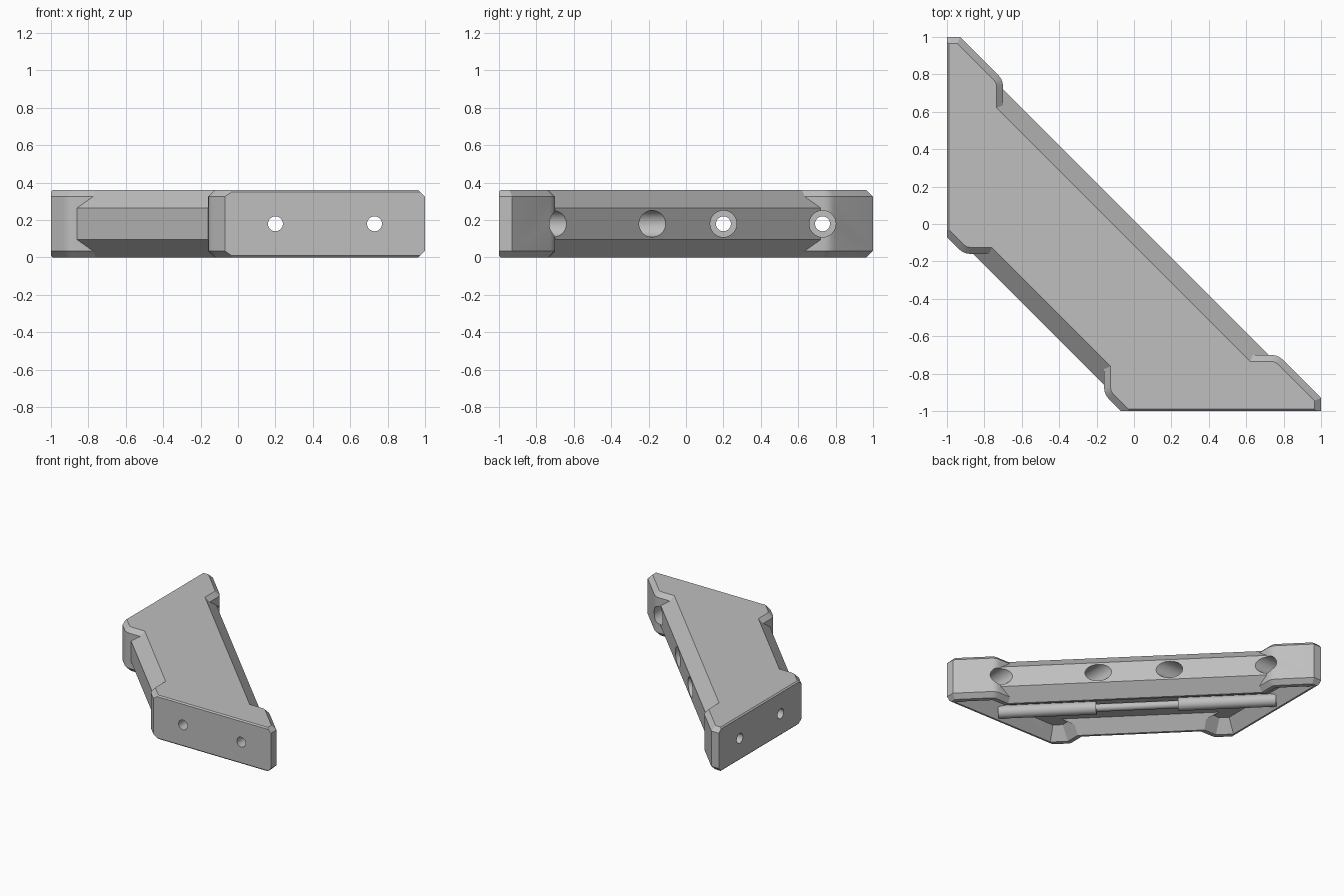
import bpy, bmesh, math
from mathutils import Vector, Matrix

if "Cube" in bpy.data.objects:
    bpy.data.objects.remove(bpy.data.objects["Cube"])

grey = bpy.data.materials.new("plain_grey")
grey.use_nodes = True
grey.diffuse_color = (0.52, 0.52, 0.52, 1)
grey.node_tree.nodes["Principled BSDF"].inputs["Base Color"].default_value = grey.diffuse_color


def finish(bm, name):
    bmesh.ops.recalc_face_normals(bm, faces=bm.faces)
    mesh = bpy.data.meshes.new(name)
    bm.to_mesh(mesh)
    bm.free()
    mesh.materials.append(grey)
    obj = bpy.data.objects.new(name, mesh)
    bpy.context.collection.objects.link(obj)
    return obj


def inset(poly, dists):
    """Move each edge of a counter-clockwise outline inward by its own distance."""
    lines = []
    for i, p in enumerate(poly):
        a, b = Vector(p), Vector(poly[(i + 1) % len(poly)])
        d = (b - a).normalized()
        lines.append((a + Vector((-d.y, d.x)) * dists[i], d))
    out = []
    for i, (q, e) in enumerate(lines):
        p, d = lines[i - 1]
        out.append(p + d * ((q - p).cross(e) / d.cross(e)))
    return out


def rounded(poly, corners, reach=0.035, steps=3):
    """Replace the chosen corners of an outline by small arcs."""
    out = []
    for i, p in enumerate(poly):
        p = Vector(p)
        if i not in corners:
            out.append(p)
            continue
        a = p + (Vector(poly[i - 1]) - p).normalized() * reach
        b = p + (Vector(poly[(i + 1) % len(poly)]) - p).normalized() * reach
        for k in range(steps + 1):
            t = k / steps
            out.append(a * (1 - t) ** 2 + p * 2 * t * (1 - t) + b * t ** 2)
    return out


def loft(name, poly, layers, ends, swap=False):
    """Stack inset outlines; edges listed in 'ends' use the second inset."""
    bm = bmesh.new()
    rings = []
    for z, amount, end_amount in layers:
        dists = [end_amount if i in ends else amount for i in range(len(poly))]
        pts = inset(poly, dists)
        rings.append([bm.verts.new((p.y, p.x, z) if swap else (p.x, p.y, z)) for p in pts])
    n = len(poly)
    for low, high in zip(rings, rings[1:]):
        for i in range(n):
            j = (i + 1) % n
            bm.faces.new((low[i], low[j], high[j], high[i]))
    bm.faces.new(rings[0])
    bm.faces.new(rings[-1])
    return finish(bm, name)


def cylinder(name, start, end, radius):
    start, end = Vector(start), Vector(end)
    axis = end - start
    turn = axis.to_track_quat("Z", "Y").to_matrix().to_4x4()
    bm = bmesh.new()
    bmesh.ops.create_cone(bm, cap_ends=True, segments=32, radius1=radius, radius2=radius,
                          depth=axis.length, matrix=Matrix.Translation((start + end) / 2) @ turn)
    return finish(bm, name)


H = 0.36
strip = [(-0.12, -0.9), (0.92, -0.9), (-0.9, 0.92), (-0.9, -0.12)]
pad = [(-0.07, -1), (1, -1), (1, -0.93), (0.77, -0.7), (0.4, -0.7), (-0.16, -0.6), (-0.16, -0.91)]
pocket = pad[:1] + [(1.07, -1)] + pad[3:]

# Diagonal brace with wide bevels
body = loft("brace_body", strip,
            [(0, 0.095, 0), (0.095, 0, 0), (H - 0.095, 0, 0), (H, 0.095, 0)], (0, 2))

# Mounting pads at both ends, mirrored across the diagonal
pad_layers = [(0, 0.035, 0.01), (0.01, 0.025, 0), (0.035, 0, 0),
              (H - 0.035, 0, 0), (H - 0.01, 0.025, 0), (H, 0.035, 0.01)]
joins = [loft("pad", rounded(pad, (3, 6)), pad_layers, (0,), swap) for swap in (False, True)]

# Shallow pocket with sloping walls in the underside
cuts = [loft("strip_pocket", strip, [(-0.05, 0.115, 0), (0, 0.115, 0), (0.1, 0.2, 0)], (0, 2))]
for swap in (False, True):
    cuts.append(loft("pad_pocket", pocket,
                     [(-0.05, 0.07, 0.025), (0, 0.07, 0.025), (0.1, 0.15, 0.1)], (0,), swap))

# Screw holes, with wide access holes through the long side
for across in (0.2, 0.73):
    for swap in (False, True):
        for start, stop, radius in ((-1.1, -0.5, 0.04), (-0.88, 0.2, 0.071)):
            a, b = (across, start), (across, stop)
            if swap:
                a, b = a[::-1], b[::-1]
            cuts.append(cylinder("screw_hole", (*a, H / 2), (*b, H / 2), radius))

for operation, tools in (("UNION", joins), ("DIFFERENCE", cuts)):
    for tool in tools:
        tool.hide_render = True
        mod = body.modifiers.new("join_or_cut", "BOOLEAN")
        mod.operation = operation
        mod.solver = "EXACT"
        mod.object = tool

# Bake the joined shell and drop the helpers
bpy.context.view_layer.update()
graph = bpy.context.evaluated_depsgraph_get()
baked = bpy.data.meshes.new_from_object(body.evaluated_get(graph))
body.modifiers.clear()
body.data = baked
for tool in joins + cuts:
    bpy.data.objects.remove(tool)


# Stepped rod along the brace, set in the pocket
def along(v, depth=-0.3, z=0.055):
    s = math.sqrt(0.5)
    return ((depth + v) * s, (depth - v) * s, z)


rods = [cylinder("thin_rod", along(-0.35), along(0.35), 0.03)]
for side, name in ((1, "left_rod"), (-1, "right_rod")):
    rods.append(cylinder(name, along(0.31 * side), along(1.05 * side), 0.05))

bpy.ops.object.select_all(action="DESELECT")
for obj in [body] + rods:
    obj.select_set(True)
bpy.context.view_layer.objects.active = body
bpy.ops.object.shade_smooth_by_angle(angle=math.radians(25))
